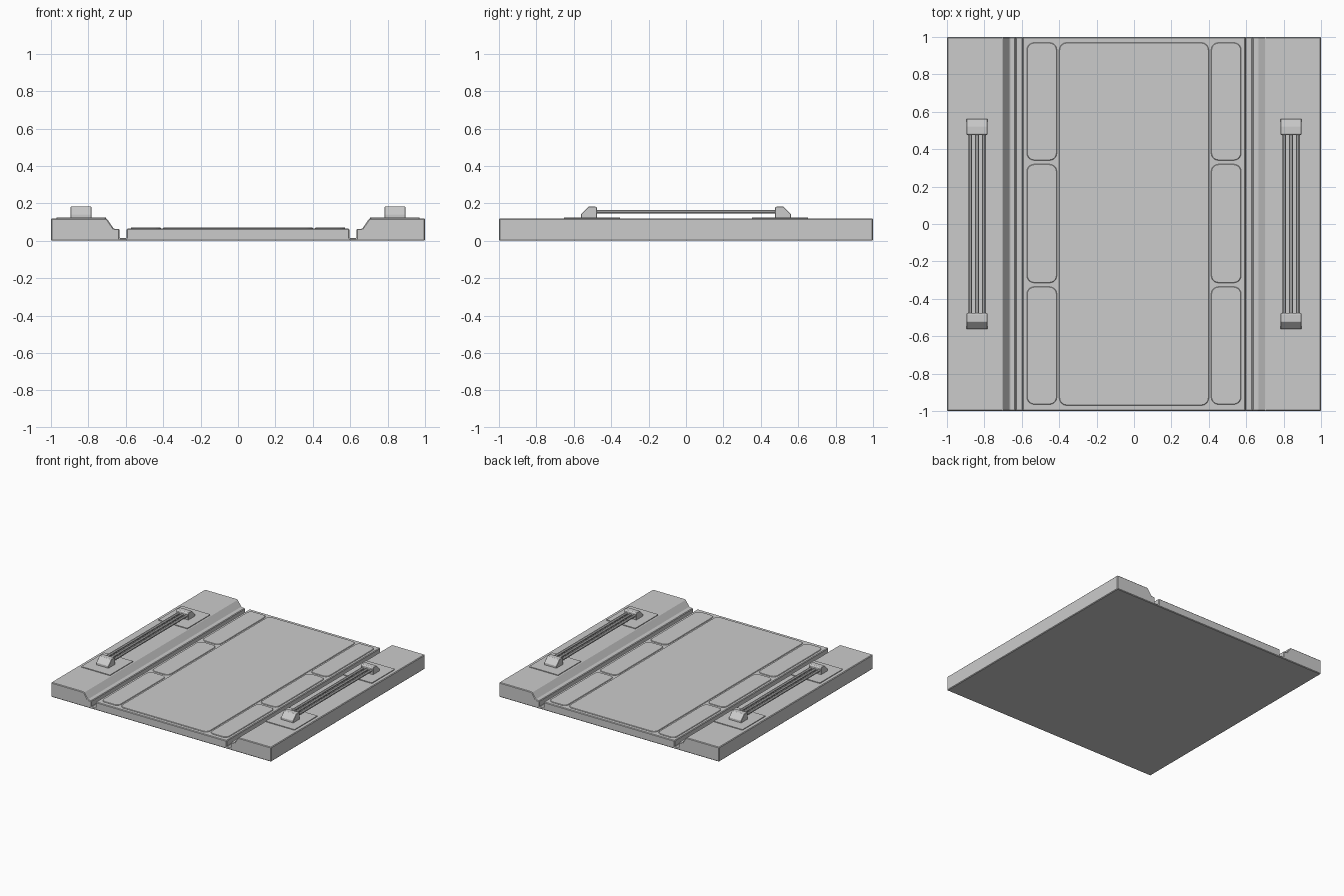
import bpy, bmesh, math

if "Cube" in bpy.data.objects:
    bpy.data.objects.remove(bpy.data.objects["Cube"])


def make_object(name, bm, bevel=0.0, mirror=(False, False)):
    bmesh.ops.recalc_face_normals(bm, faces=bm.faces)
    mesh = bpy.data.meshes.new(name)
    bm.to_mesh(mesh)
    bm.free()
    ob = bpy.data.objects.new(name, mesh)
    bpy.context.collection.objects.link(ob)
    if bevel:
        mod = ob.modifiers.new("Bevel", 'BEVEL')
        mod.width = bevel
        mod.segments = 1
        mod.limit_method = 'ANGLE'
        mod.angle_limit = math.radians(25)
    if any(mirror):
        mod = ob.modifiers.new("Mirror", 'MIRROR')
        mod.use_axis = (mirror[0], mirror[1], False)
        mod.use_mirror_merge = False
    return ob


def extrude(bm, points, offset):
    """Closed prism from a list of 3D points pushed along offset."""
    face = bm.faces.new([bm.verts.new(p) for p in points])
    res = bmesh.ops.extrude_face_region(bm, geom=[face], use_keep_orig=True)
    verts = [v for v in res["geom"] if isinstance(v, bmesh.types.BMVert)]
    bmesh.ops.translate(bm, vec=offset, verts=verts)


def rounded_rect(x0, x1, y0, y1, r, z, steps=5):
    pts = []
    corners = [(x1 - r, y1 - r), (x0 + r, y1 - r), (x0 + r, y0 + r), (x1 - r, y0 + r)]
    for q, (cx, cy) in enumerate(corners):
        for i in range(steps + 1):
            a = math.pi / 2 * (q + i / steps)
            pts.append((cx + r * math.cos(a), cy + r * math.sin(a), z))
    return pts


# Deck: one cross-section with grooves and raised side rails
half = [(0.595, 0.066), (0.595, 0.014), (0.633, 0.014), (0.633, 0.064),
        (0.664, 0.064), (0.702, 0.119), (1.0, 0.119), (1.0, 0.0)]
profile = half + [(-x, z) for x, z in reversed(half)]
bm = bmesh.new()
extrude(bm, [(x, -1, z) for x, z in profile], (0, 2, 0))
make_object("floor_deck", bm, 0.005)

# Raised walking surface in the middle
bm = bmesh.new()
extrude(bm, rounded_rect(-0.4, 0.4, -0.97, 0.97, 0.04, 0.06), (0, 0, 0.011))
make_object("centre_panel", bm, 0.003)

# Three rounded panels along each side of the walkway
bm = bmesh.new()
for y0, y1 in [(-0.965, -0.335), (-0.315, 0.32), (0.34, 0.97)]:
    extrude(bm, rounded_rect(0.412, 0.573, y0, y1, 0.04, 0.06), (0, 0, 0.011))
make_object("side_panels", bm, 0.003, (True, False))

# Thin segmented trim on the sloped inner rail face
bm = bmesh.new()
strip = [(0.672, 0.066), (0.694, 0.0985), (0.690, 0.1015), (0.668, 0.069)]
for y0, y1 in [(-0.99, -0.7), (-0.68, -0.36), (-0.34, 0.29), (0.31, 0.65), (0.67, 0.99)]:
    extrude(bm, [(x, y0, z) for x, z in strip], (0, y1 - y0, 0))
make_object("slope_trim", bm, 0, (True, False))

# Mounting pads on the rails
bm = bmesh.new()
extrude(bm, rounded_rect(0.707, 0.97, 0.353, 0.652, 0.003, 0.115, 1), (0, 0, 0.01))
make_object("mount_pads", bm, 0, (True, True))

# Wedge-shaped end brackets holding the rods
bm = bmesh.new()
bracket = [(0.476, 0.122), (0.476, 0.176), (0.482, 0.182), (0.522, 0.182),
           (0.562, 0.142), (0.562, 0.122)]
extrude(bm, [(0.784, y, z) for y, z in bracket], (0.111, 0, 0))
make_object("rod_brackets", bm, 0.002, (True, True))

# Three parallel rods on each rail
bm = bmesh.new()
radius = 0.0115
for cx in (0.803, 0.8395, 0.876):
    ring = [(cx + radius * math.cos(a), -0.48, 0.155 + radius * math.sin(a))
            for a in (math.tau * (i + 0.5) / 8 for i in range(8))]
    extrude(bm, ring, (0, 0.96, 0))
make_object("rods", bm, 0, (True, False))
